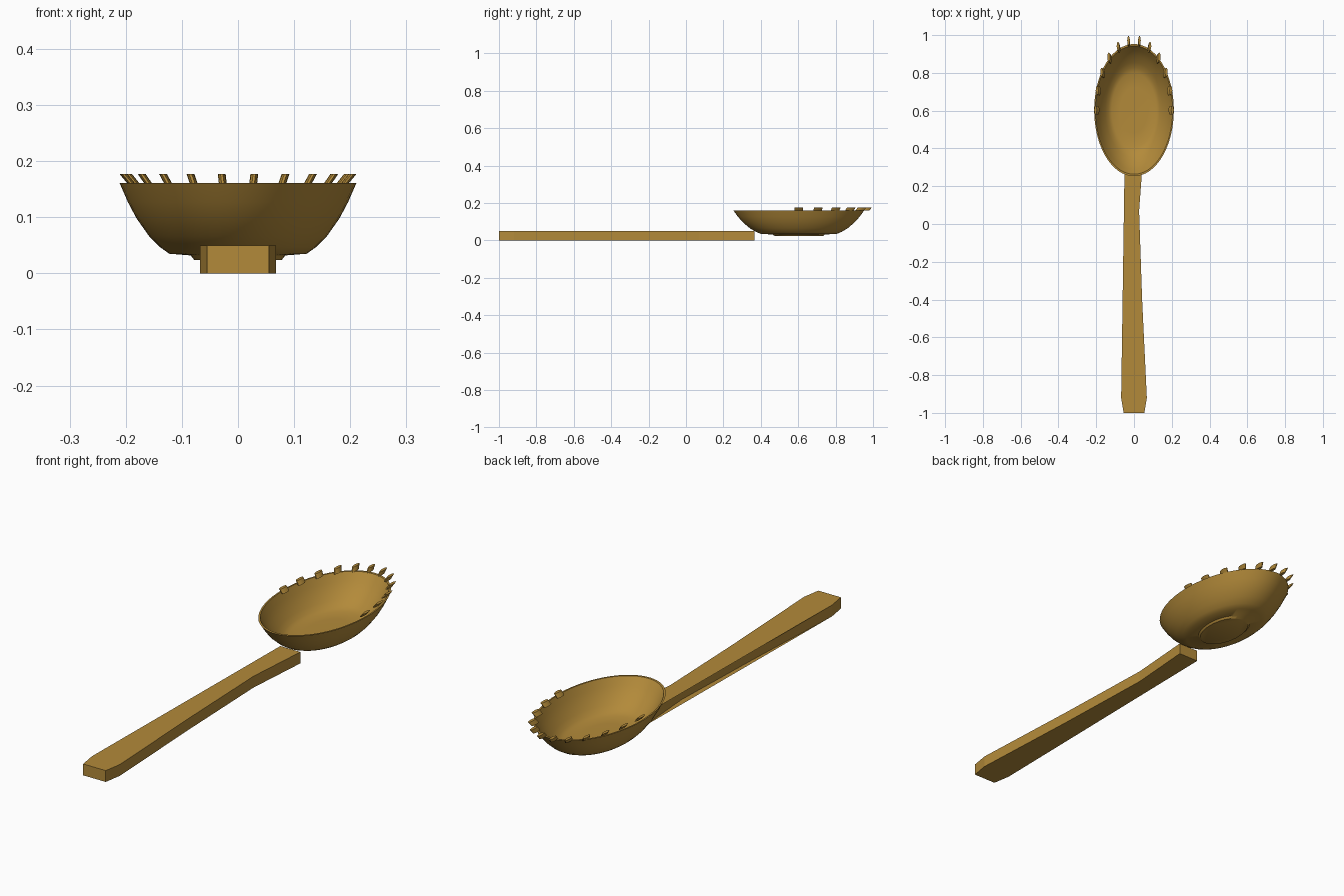
import bpy, bmesh, math

if "Cube" in bpy.data.objects:
    bpy.data.objects.remove(bpy.data.objects["Cube"])

wood = bpy.data.materials.new("warm_wood")
wood.use_nodes = True
color = (0.45, 0.255, 0.042, 1)
wood.diffuse_color = color
wood.node_tree.nodes["Principled BSDF"].inputs["Base Color"].default_value = color


def finish(name, bm, smooth=None):
    mesh = bpy.data.meshes.new(name)
    bm.to_mesh(mesh)
    bm.free()
    mesh.materials.append(wood)
    obj = bpy.data.objects.new(name, mesh)
    bpy.context.collection.objects.link(obj)
    if smooth:
        bpy.ops.object.select_all(action="DESELECT")
        obj.select_set(True)
        bpy.context.view_layer.objects.active = obj
        bpy.ops.object.shade_smooth_by_angle(angle=math.radians(smooth))
    return obj


def bridge(bm, lower, upper):
    n = len(lower)
    for i in range(n):
        j = (i + 1) % n
        bm.faces.new((lower[i], lower[j], upper[j], upper[i]))


# Handle: waisted slab whose flat caps run straight across the right-hand waist
half = [(0.055, -1), (0.068, -0.92), (0.043, -0.4), (0.027, 0.07), (0.049, 0.365)]
outline = half + [(-x, y) for x, y in reversed(half)]
bm = bmesh.new()
low, high = ([bm.verts.new((x, y, z)) for x, y in outline] for z in (0, 0.05))
bridge(bm, low, high)
waist = (6, 7)
bm.faces.new([v for i, v in enumerate(high) if i not in waist])
bm.faces.new([v for i, v in enumerate(low) if i not in waist][::-1])
finish("handle", bm)

# Bowl: oval shell with a small foot, as rings of (radius factor, height)
CENTER, RX, RY, SEGMENTS = 0.603, 0.211, 0.35, 64
profile = [(0.37, 0.024), (0.40, 0.032), (0.58, 0.035), (0.66, 0.047),
           (0.75, 0.066), (0.857, 0.098), (0.93, 0.127), (1, 0.161),
           (0.97, 0.161), (0.90, 0.129), (0.827, 0.102), (0.72, 0.071),
           (0.64, 0.053), (0.56, 0.043), (0.35, 0.041)]
bm = bmesh.new()
rings = []
for r, z in profile:
    angles = [math.tau * i / SEGMENTS for i in range(SEGMENTS)]
    rings.append([bm.verts.new((RX * r * math.cos(a), CENTER + RY * r * math.sin(a), z))
                  for a in angles])
for lower, upper in zip(rings, rings[1:]):
    bridge(bm, lower, upper)
bm.faces.new(rings[0][::-1])
bm.faces.new(rings[-1])
finish("bowl", bm, 40)

# Teeth: slanted oval pegs leaning outward around the far half of the rim
TEETH, SIDES = 12, 10
for t in range(TEETH):
    a = math.pi * t / (TEETH - 1)
    bm = bmesh.new()
    ends = []
    for lean, z in ((-1, 0.160), (1, 0.177)):
        cx = (0.197 + 0.007 * lean) * math.cos(a)
        cy = CENTER + (0.365 + 0.007 * lean) * math.sin(a)
        ends.append([bm.verts.new((cx + 0.007 * math.cos(math.tau * i / SIDES),
                                   cy + 0.024 * math.sin(math.tau * i / SIDES), z))
                     for i in range(SIDES)])
    bridge(bm, *ends)
    bm.faces.new(ends[0][::-1])
    bm.faces.new(ends[1])
    finish(f"tooth_{t + 1}", bm, 40)
